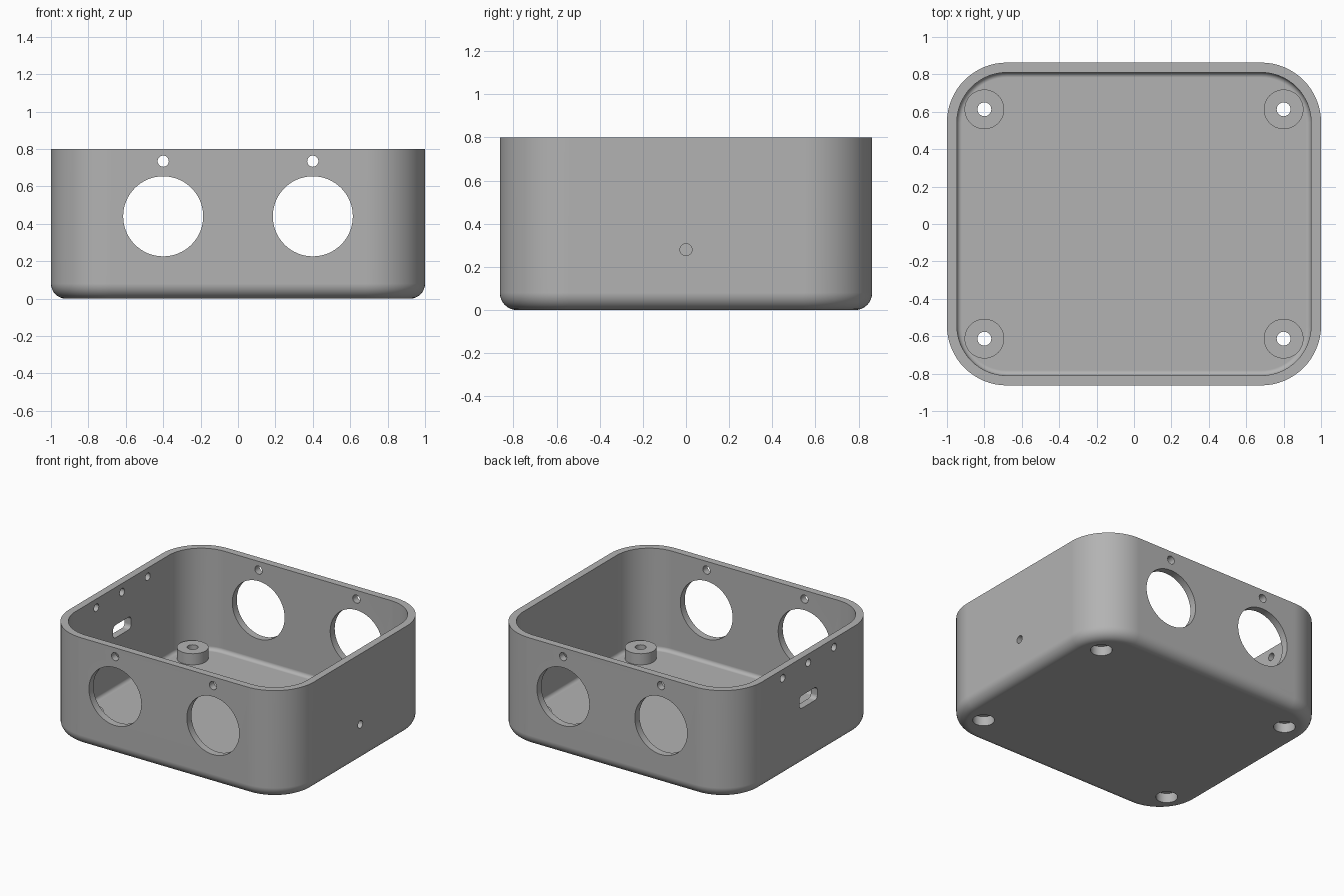
import bpy, bmesh, math
from mathutils import Matrix, Vector

if "Cube" in bpy.data.objects:
    bpy.data.objects.remove(bpy.data.objects["Cube"], do_unlink=True)

HX, HY, H = 1.0, 0.863, 0.8         # half width, half depth, height
R, WALL, FILLET = 0.32, 0.053, 0.08  # corner radius, wall, bottom fillet

grey = bpy.data.materials.new("mid grey")
grey.use_nodes = True
grey.diffuse_color = (0.45, 0.45, 0.45, 1)
grey.node_tree.nodes["Principled BSDF"].inputs["Base Color"].default_value = (0.45, 0.45, 0.45, 1)


def make(name, bm):
    bmesh.ops.recalc_face_normals(bm, faces=bm.faces)
    mesh = bpy.data.meshes.new(name)
    bm.to_mesh(mesh)
    bm.free()
    mesh.materials.append(grey)
    ob = bpy.data.objects.new(name, mesh)
    bpy.context.collection.objects.link(ob)
    return ob


def rounded_rect(hx, hy, r, n):
    """Outline points of a rounded rectangle, anticlockwise."""
    pts = []
    for k, (sx, sy) in enumerate([(1, 1), (-1, 1), (-1, -1), (1, -1)]):
        for i in range(n + 1):
            a = math.pi / 2 * (k + i / n)
            pts.append((sx * (hx - r) + r * math.cos(a), sy * (hy - r) + r * math.sin(a)))
    return pts


def loft(bm, rings):
    """Skin a list of point rings and cap both ends."""
    loops = [[bm.verts.new(p) for p in ring] for ring in rings]
    for a, b in zip(loops, loops[1:]):
        for i in range(len(a)):
            j = (i + 1) % len(a)
            bm.faces.new((a[i], a[j], b[j], b[i]))
    bm.faces.new(loops[0][::-1])
    bm.faces.new(loops[-1])


def cylinder(bm, p, q, r, n):
    p, q = Vector(p), Vector(q)
    rot = (q - p).to_track_quat('Z', 'Y').to_matrix().to_4x4()
    bmesh.ops.create_cone(bm, cap_ends=True, segments=n, radius1=r, radius2=r,
                          depth=(q - p).length, matrix=Matrix.Translation((p + q) / 2) @ rot)


# Open tray: profile of (inset, height), out round the base, over the rim, down to the floor
profile = []
for i in range(9):
    a = math.pi / 2 * i / 8
    profile.append((FILLET * (1 - math.sin(a)), FILLET * (1 - math.cos(a))))
profile += [(0, H), (WALL, H)]
inner = FILLET - WALL
for i in range(7):
    a = math.pi / 2 * i / 6
    profile.append((WALL + inner * (1 - math.cos(a)), FILLET - inner * math.sin(a)))
bm = bmesh.new()
loft(bm, [[(x, y, z) for x, y in rounded_rect(HX - d, HY - d, R - d, 16)] for d, z in profile])
box = make("enclosure_box", bm)

# Corner screw bosses
corners = [(sx * 0.8, sy * 0.613) for sx in (-1, 1) for sy in (-1, 1)]
BOSS_TOP = 0.135
bm = bmesh.new()
for x, y in corners:
    cylinder(bm, (x, y, 0.03), (x, y, BOSS_TOP), 0.106, 48)
bosses = make("screw_bosses", bm)

# Counterbores under the base
bm = bmesh.new()
for x, y in corners:
    cylinder(bm, (x, y, -0.1), (x, y, 0.07), 0.073, 40)
counterbores = make("counterbore_cutter", bm)

# Screw holes, cable ports, vent holes and the slot
bm = bmesh.new()
for x, y in corners:
    cylinder(bm, (x, y, 0.02), (x, y, 0.3), 0.037, 32)
for x in (-0.4, 0.4):
    for s in (-1, 1):
        cylinder(bm, (x, s * 0.75, 0.44), (x, s * 0.95, 0.44), 0.214, 64)
        cylinder(bm, (x, s * 0.75, 0.735), (x, s * 0.95, 0.735), 0.03, 20)
for y in (-0.3, 0, 0.3):
    cylinder(bm, (-1.1, y, 0.735), (-0.9, y, 0.735), 0.028, 20)
cylinder(bm, (0.9, 0, 0.28), (1.1, 0, 0.28), 0.028, 20)
loft(bm, [[(x, y, 0.475 + z) for y, z in rounded_rect(0.105, 0.047, 0.03, 6)] for x in (-1.1, -0.9)])
holes = make("hole_cutter", bm)

# Join the bosses, then cut the openings
for tool, op in ((bosses, 'UNION'), (counterbores, 'DIFFERENCE'), (holes, 'DIFFERENCE')):
    mod = box.modifiers.new(tool.name, 'BOOLEAN')
    mod.operation, mod.object, mod.solver = op, tool, 'EXACT'
bpy.context.view_layer.update()
result = bpy.data.meshes.new_from_object(box.evaluated_get(bpy.context.evaluated_depsgraph_get()))
box.modifiers.clear()
box.data = result
for tool in (bosses, counterbores, holes):
    bpy.data.objects.remove(tool, do_unlink=True)

# Smooth curves, sharp edges, flat large faces
for ob in bpy.context.selected_objects:
    ob.select_set(False)
box.select_set(True)
bpy.context.view_layer.objects.active = box
bpy.ops.object.shade_smooth_by_angle(angle=math.radians(30))
box.modifiers.new("face_weighting", 'WEIGHTED_NORMAL').keep_sharp = True
